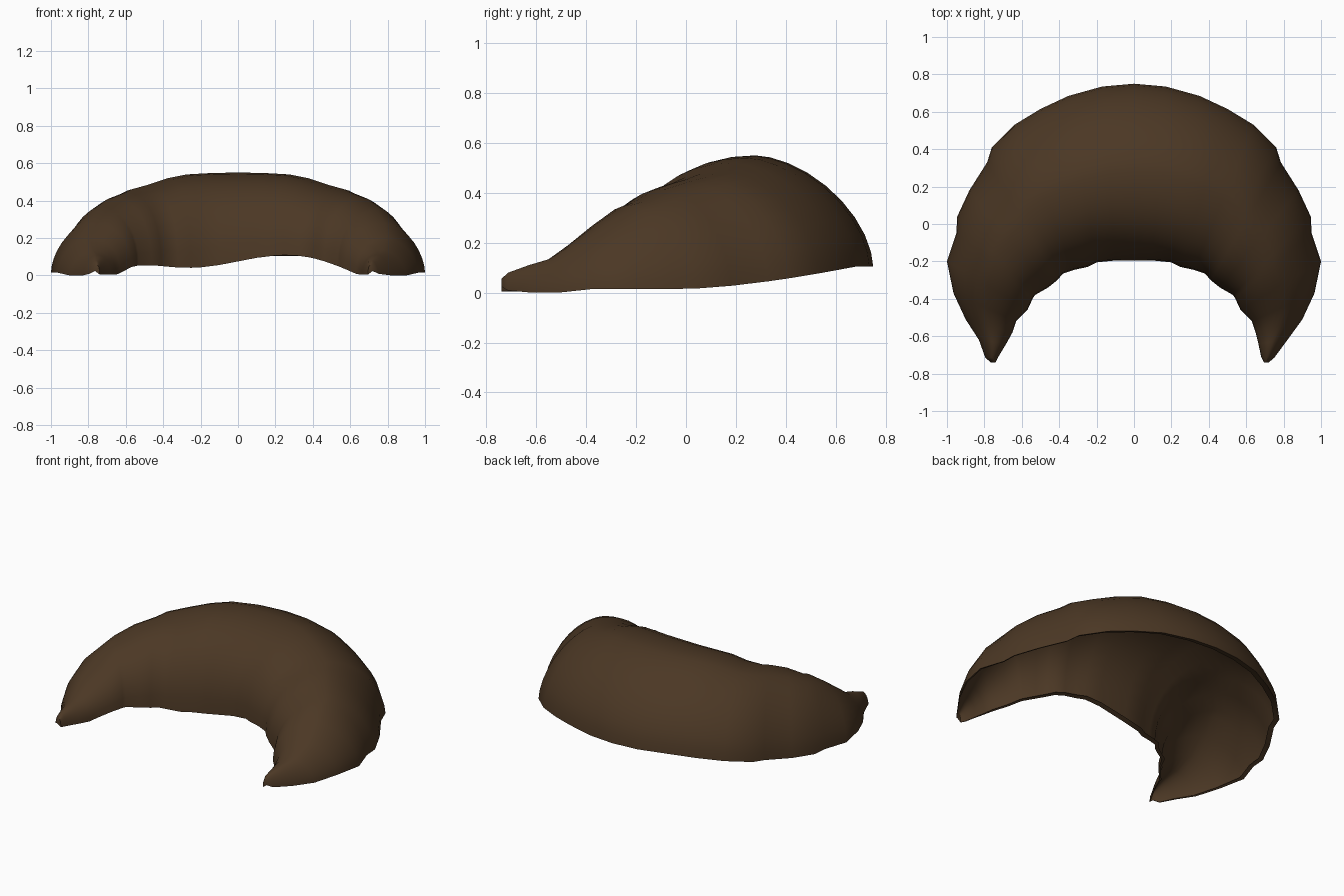
import bpy, bmesh, math

cube = bpy.data.objects.get("Cube")
if cube:
    bpy.data.objects.remove(cube, do_unlink=True)

# One baked brown for the whole crust
crust = bpy.data.materials.new("baked_brown")
crust.use_nodes = True
color = (0.071, 0.039, 0.018, 1)
crust.diffuse_color = color
shader = crust.node_tree.nodes["Principled BSDF"]
shader.inputs["Base Color"].default_value = color
shader.inputs["Roughness"].default_value = 0.9

# Half crescent, middle to tip: outer x, y, inner x, y, ridge height
STATIONS = [
    (0, .75, 0, -.195, .55),
    (.17, .735, .1, -.195, .548),
    (.35, .685, .2, -.205, .54),
    (.5, .615, .25, -.23, .52),
    (.64, .53, .32, -.245, .485),
    (.76, .41, .38, -.265, .46),
    (.785, .33, .41, -.3, .445),
    (.88, .18, .46, -.34, .415),
    (.945, .04, .53, -.38, .365),
    (.95, -.05, .54, -.395, .35),
    (1, -.2, .57, -.46, .28),
    (.965, -.37, .63, -.52, .2),
    (.9, -.51, .65, -.58, .135),
    (.82, -.62, .665, -.64, .11),
    (.75, -.715, .68, -.71, .08),
    (.72, -.74, .695, -.74, .055),
]
ARC_STEPS = 18


def outer_rim_height(y):
    if y < -.45:
        return .6 * max(0, -.7 - y)
    return min(.105, .015 + .16 * max(y, 0) ** 1.5)


def inner_rim_height(x):
    fade = max(0, 1 - (abs(x) / .64) ** 6)
    return .005 + (.07 + .034 * math.sin(6 * x)) * fade


def place(x, y, side):
    # The right tip is splayed slightly further out
    splay = .045 * min(1, max(0, (-.6 - y) / .1)) if side < 0 else 0
    return side * (x + splay), y


def section(station, side):
    """Arched, open-bottomed cross-section with a narrow turned-in lip."""
    ox, oy = place(*station[:2], side)
    ix, iy = place(*station[2:4], side)
    z_out, z_in = outer_rim_height(oy), inner_rim_height(ix)
    profile = [(.955, .03)]
    for step in range(ARC_STEPS + 1):
        angle = math.pi * step / ARC_STEPS
        c, s = math.cos(angle), max(0, math.sin(angle))
        # The outer shoulder slopes more than the inner one
        power = 1.17 if c > 0 else .92
        profile.append((.5 + .5 * math.copysign(abs(c) ** power, c), s ** power))
    profile.append((.03, .02))
    points = []
    for t, rise in profile:
        base = z_in + (z_out - z_in) * t
        points.append((ix + (ox - ix) * t, iy + (oy - iy) * t,
                       base + (station[4] - base) * rise))
    return points


# Loft the crescent from the right tip to the left tip
bm = bmesh.new()
sections = [section(s, -1) for s in reversed(STATIONS[1:])]
sections += [section(s, 1) for s in STATIONS]
rings = [[bm.verts.new(p) for p in ring] for ring in sections]
for a, b in zip(rings, rings[1:]):
    for i in range(len(a) - 1):
        bm.faces.new((a[i], a[i + 1], b[i + 1], b[i]))

# Close both tips
bm.faces.new(rings[0][1:-1])
bm.faces.new(list(reversed(rings[-1][1:-1])))
bmesh.ops.recalc_face_normals(bm, faces=bm.faces)
top_face = max(bm.faces, key=lambda f: f.calc_center_median().z)
if top_face.normal.z < 0:
    bmesh.ops.reverse_faces(bm, faces=bm.faces)

mesh = bpy.data.meshes.new("pastry_crust")
bm.to_mesh(mesh)
bm.free()
mesh.materials.append(crust)
pastry = bpy.data.objects.new("pastry_crust", mesh)
bpy.context.collection.objects.link(pastry)
bpy.context.view_layer.objects.active = pastry
pastry.select_set(True)
bpy.ops.object.shade_smooth_by_angle(angle=math.radians(50))
